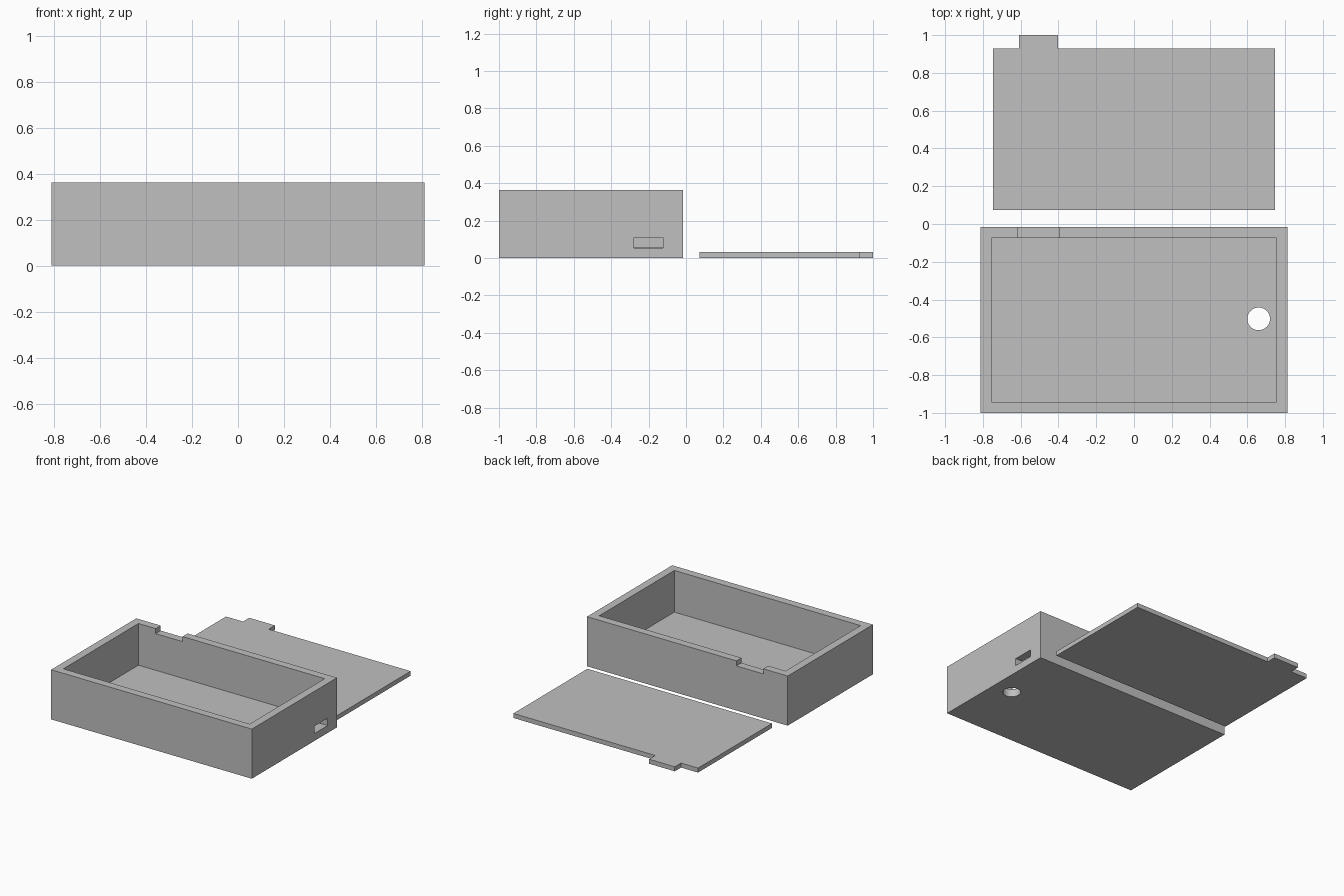
import bpy
import bmesh
from mathutils import Matrix, Vector

default_cube = bpy.data.objects.get("Cube")
if default_cube:
    bpy.data.objects.remove(default_cube, do_unlink=True)

# Single plain grey
grey = bpy.data.materials.new("light_grey")
grey.use_nodes = True
colour = (0.527, 0.527, 0.527, 1)
grey.diffuse_color = colour
grey.node_tree.nodes["Principled BSDF"].inputs["Base Color"].default_value = colour


def add_object(name, bm):
    mesh = bpy.data.meshes.new(name)
    bm.normal_update()
    bm.to_mesh(mesh)
    bm.free()
    mesh.materials.append(grey)
    obj = bpy.data.objects.new(name, mesh)
    bpy.context.collection.objects.link(obj)
    return obj


def block(name, low, high):
    low, high = Vector(low), Vector(high)
    bm = bmesh.new()
    place = Matrix.Translation((low + high) / 2) @ Matrix.Diagonal((*(high - low), 1))
    bmesh.ops.create_cube(bm, size=1, matrix=place)
    return add_object(name, bm)


def cylinder(name, centre, radius, depth):
    bm = bmesh.new()
    bmesh.ops.create_cone(bm, cap_ends=True, segments=64, radius1=radius, radius2=radius,
                          depth=depth, matrix=Matrix.Translation(centre))
    return add_object(name, bm)


def cut(target, cutters):
    for cutter in cutters:
        cutter.hide_render = True
        mod = target.modifiers.new(cutter.name, "BOOLEAN")
        mod.operation = "DIFFERENCE"
        mod.solver = "EXACT"
        mod.object = cutter
    # Bake the cuts, then drop the cutters
    graph = bpy.context.evaluated_depsgraph_get()
    baked = bpy.data.meshes.new_from_object(target.evaluated_get(graph))
    target.modifiers.clear()
    target.data = baked
    for cutter in cutters:
        bpy.data.objects.remove(cutter, do_unlink=True)


# Main dimensions
half_x, front_y, back_y, height = 0.812, -1.0, -0.016, 0.363
wall = 0.058
lid_thick = 0.033

# Open tray with a lid notch, a cable slot and a round floor hole
tray = block("tray", (-half_x, front_y, 0), (half_x, back_y, height))
cut(tray, [
    block("cavity", (wall - half_x, front_y + wall, wall),
          (half_x - wall, back_y - wall, height + 0.1)),
    block("lid_notch", (-0.614, back_y - wall - 0.05, height - lid_thick - 0.004),
          (-0.397, back_y + 0.05, height + 0.1)),
    block("cable_slot", (half_x - wall - 0.05, -0.278, 0.054),
          (half_x + 0.05, -0.123, 0.108)),
    cylinder("floor_hole", (0.66, -0.502, 0), 0.06, 0.3),
])

# Flat lid with a locating tab, extruded from one outline
bm = bmesh.new()
outline = [(-0.747, 0.073), (0.747, 0.073), (0.747, 0.928), (-0.402, 0.928),
           (-0.402, 1), (-0.609, 1), (-0.609, 0.928), (-0.747, 0.928)]
base = bm.faces.new([bm.verts.new((x, y, 0)) for x, y in outline])
grown = bmesh.ops.extrude_face_region(bm, geom=[base], use_keep_orig=True)
top = [v for v in grown["geom"] if isinstance(v, bmesh.types.BMVert)]
bmesh.ops.translate(bm, verts=top, vec=(0, 0, lid_thick))
bmesh.ops.recalc_face_normals(bm, faces=bm.faces)
add_object("lid", bm)
